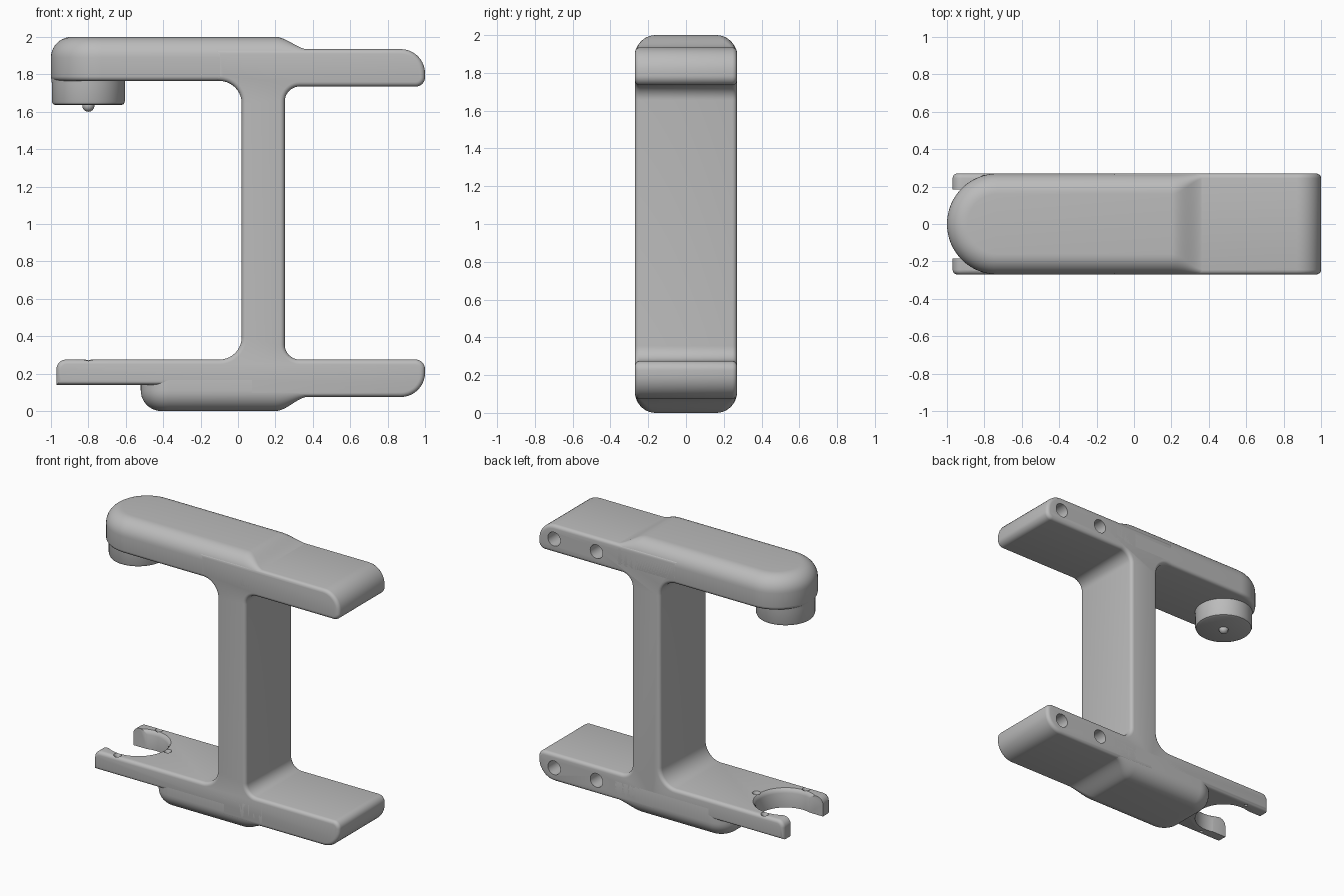
import bpy, bmesh
from math import pi, sin, cos, tan, radians
from mathutils import Vector, Matrix

cube = bpy.data.objects.get("Cube")
if cube:
    bpy.data.objects.remove(cube)

HALF = 0.27      # half depth of the body
EDGE = 0.025     # small edge rounding
HEAD_X = -0.8    # axis shared by the head and the fork

grey = bpy.data.materials.new("plain grey")
grey.use_nodes = True
grey.diffuse_color = (0.5, 0.5, 0.5, 1)
grey.node_tree.nodes["Principled BSDF"].inputs["Base Color"].default_value = (0.5, 0.5, 0.5, 1)


def make(name, bm):
    bmesh.ops.remove_doubles(bm, verts=bm.verts, dist=0.0001)
    bmesh.ops.recalc_face_normals(bm, faces=bm.faces)
    mesh = bpy.data.meshes.new(name)
    bm.to_mesh(mesh)
    bm.free()
    obj = bpy.data.objects.new(name, mesh)
    bpy.context.collection.objects.link(obj)
    mesh.materials.append(grey)
    return obj


def smooth(obj):
    bpy.ops.object.select_all(action='DESELECT')
    obj.select_set(True)
    bpy.context.view_layer.objects.active = obj
    bpy.ops.object.shade_smooth_by_angle(angle=radians(35))


def rounded(corners, steps=10):
    """Replace each (x, z, radius) corner by a tangent arc."""
    out = []
    for i, (x, z, r) in enumerate(corners):
        p = Vector((x, z))
        if not r:
            out.append(p)
            continue
        a = (Vector(corners[i - 1][:2]) - p).normalized()
        b = (Vector(corners[(i + 1) % len(corners)][:2]) - p).normalized()
        centre = p + (a + b) * r
        for k in range(steps + 1):
            t = k / steps * pi / 2
            out.append(centre - b * r * cos(t) - a * r * sin(t))
    return out


def lathe(name, profile, centre, steps=64):
    """Spin (radius, z) points about a vertical axis."""
    bm = bmesh.new()
    vs = [bm.verts.new((r, 0, z)) for r, z in profile]
    es = [bm.edges.new(pair) for pair in zip(vs, vs[1:])]
    bmesh.ops.spin(bm, geom=vs + es, cent=(0, 0, 0), axis=(0, 0, 1),
                   angle=2 * pi, steps=steps, use_duplicate=False)
    bmesh.ops.translate(bm, verts=bm.verts, vec=(centre[0], centre[1], 0))
    return make(name, bm)


def cut(obj, cutters):
    for c in cutters:
        c.hide_render = True
        mod = obj.modifiers.new("cut", 'BOOLEAN')
        mod.object, mod.operation, mod.solver = c, 'DIFFERENCE', 'EXACT'
    graph = bpy.context.evaluated_depsgraph_get()
    mesh = bpy.data.meshes.new_from_object(obj.evaluated_get(graph))
    obj.modifiers.clear()
    obj.data = mesh
    for c in cutters:
        bpy.data.objects.remove(c)


def swell(name, x0, corner, end_top, flip):
    """Arm with rounded plan end and filleted top that fades into the thin arm."""
    outline = []                      # x, y, inward normal
    for k in range(13):
        outline.append((0.38 - 0.18 * k / 12, HALF, 0, -1))
    for k in range(17):
        a = pi / 2 * (1 + k / 16)
        outline.append((x0 + corner + corner * cos(a), HALF - corner + corner * sin(a),
                        -cos(a), -sin(a)))
    outline += [(x, -y, nx, -ny) for x, y, nx, ny in reversed(outline)]
    base = 1.765
    bm = bmesh.new()
    cols = []
    for x, y, nx, ny in outline:
        s = min(max((x - 0.2) / 0.18, 0), 1)
        s = s * s * (3 - 2 * s)
        top = 2 + (end_top - 2) * s
        r = 0.11 + (EDGE - 0.11) * s
        section = []
        for k in range(5):
            t = pi / 8 * k
            section.append((EDGE * (1 - sin(t)), base + EDGE * (1 - cos(t))))
        for k in range(11):
            t = pi / 20 * k
            section.append((r * (1 - cos(t)), top - r + r * sin(t)))
        cols.append([bm.verts.new((x + nx * d, y + ny * d, 2 - z if flip else z))
                     for d, z in section])
    n = len(cols)
    for a, b in zip(cols, cols[1:]):
        for j in range(len(a) - 1):
            bm.faces.new((a[j], b[j], b[j + 1], a[j + 1]))
    for i in range(n // 2 - 1):
        for j in (0, -1):
            bm.faces.new((cols[i][j], cols[i + 1][j], cols[n - 2 - i][j], cols[n - 1 - i][j]))
    bm.faces.new(cols[0] + cols[-1][::-1])
    smooth(make(name, bm))


# Frame: column, thin arms and fork plate as one extruded profile
profile = rounded([
    (-0.97, 0.14, 0), (0.05, 0.14, 0), (0.05, 0.075, 0), (1, 0.075, 0.13), (1, 0.275, 0.05),
    (0.25, 0.275, 0.08), (0.25, 1.735, 0.08), (1, 1.735, 0.05), (1, 1.935, 0.13),
    (-0.12, 1.935, 0), (-0.12, 1.765, 0), (0.02, 1.765, 0.12), (0.02, 0.275, 0.12),
    (-0.97, 0.275, 0.05)])
bm = bmesh.new()
front = bm.faces.new([bm.verts.new((p.x, -HALF, p.y)) for p in profile])
back = bmesh.ops.extrude_face_region(bm, geom=[front], use_keep_orig=True)["geom"]
bmesh.ops.translate(bm, verts=[v for v in back if isinstance(v, bmesh.types.BMVert)],
                    vec=(0, 2 * HALF, 0))
bmesh.ops.recalc_face_normals(bm, faces=bm.faces)
rims = [e for e in bm.edges if abs(e.verts[0].co.y - e.verts[1].co.y) < 0.001]
bmesh.ops.bevel(bm, geom=rims, offset=EDGE, segments=4, profile=0.5,
                affect='EDGES', clamp_overlap=False)
frame = make("frame", bm)

# Fork mouth, with an eased upper edge
mouth = lathe("mouth_cutter", [(0, 0.1), (0.195, 0.1), (0.195, 0.245), (0.203, 0.264),
                               (0.23, 0.29), (0.23, 0.32), (0, 0.32)], (HEAD_X, 0))
bm = bmesh.new()
bmesh.ops.create_cube(bm, size=1, matrix=Matrix.Translation((HEAD_X - 0.2, 0, 0.2))
                      @ Matrix.Diagonal((0.4, 0.37, 0.3, 1)))
cutters = [mouth, make("slot_cutter", bm)]

# Countersunk holes around the fork
for x, y in ((-0.565, 0), (HEAD_X, 0.237), (HEAD_X, -0.237)):
    cutters.append(lathe("pin_hole_cutter", [(0, 0.1), (0.012, 0.1), (0.012, 0.245),
                                             (0.03, 0.28), (0.03, 0.3), (0, 0.3)], (x, y), 20))

# Blind screw holes in the back of both thin arms
for x in (0.53, 0.87):
    for z in (0.175, 1.835):
        bm = bmesh.new()
        bmesh.ops.create_cone(bm, cap_ends=True, segments=32, radius1=0.05, radius2=0.05,
                              depth=0.4, matrix=Matrix.Translation((x, HALF, z))
                              @ Matrix.Rotation(pi / 2, 4, 'X'))
        cutters.append(make("screw_hole_cutter", bm))
cut(frame, cutters)
smooth(frame)

# Thick upper arm and lower belly
swell("upper_arm", -1.0, HALF, 1.933, False)
swell("lower_belly", -0.52, 0.15, 1.923, True)

# Round head under the upper arm, with its ball tip
smooth(lathe("head", [(0, 1.635), (0.175, 1.635), (0.189, 1.641), (0.195, 1.655),
                      (0.195, 1.75), (0.2, 1.79), (0, 1.79)], (HEAD_X, 0)))
bm = bmesh.new()
bmesh.ops.create_uvsphere(bm, u_segments=24, v_segments=16, radius=0.032,
                          matrix=Matrix.Translation((HEAD_X, 0, 1.632)))
smooth(make("ball_tip", bm))
